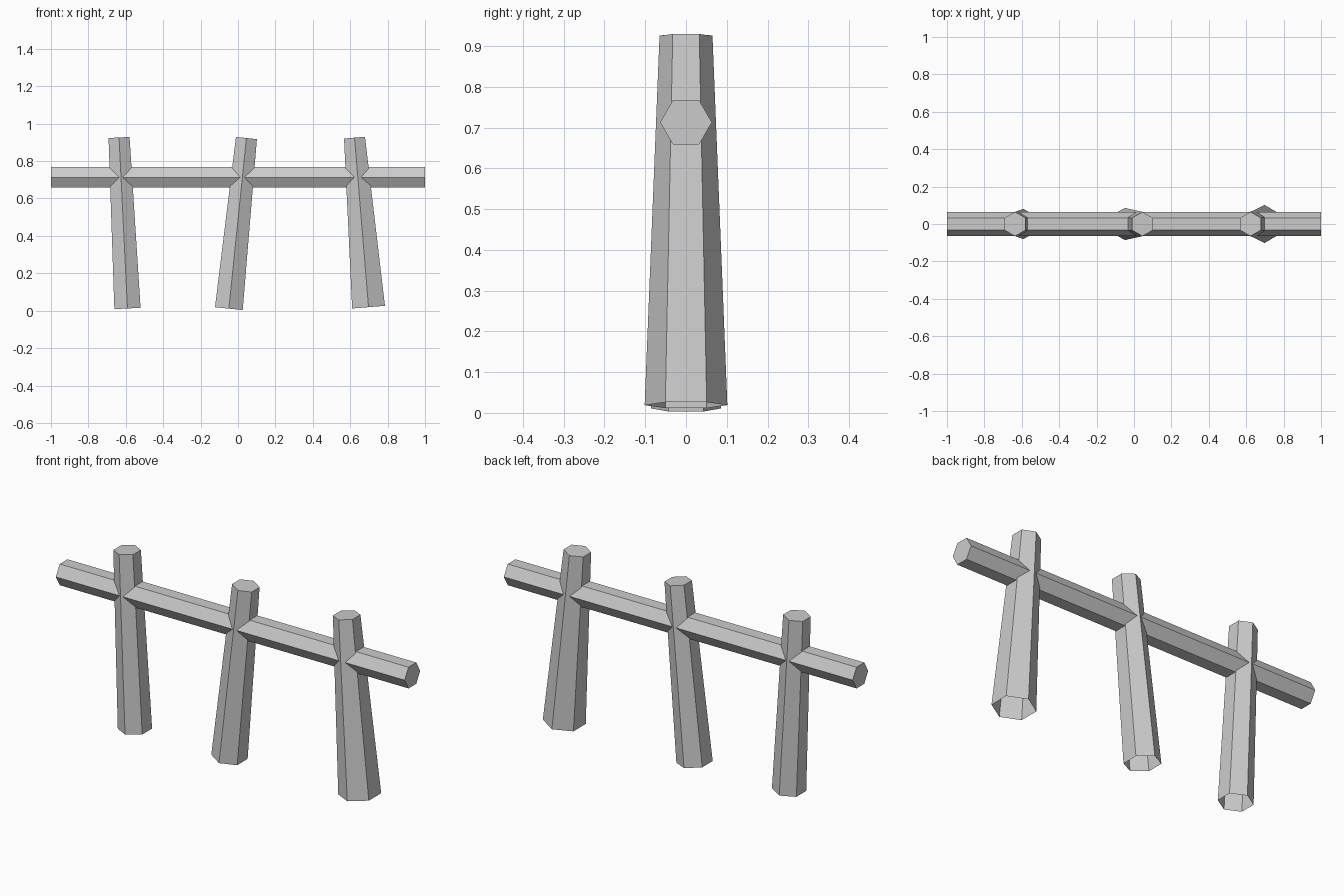
import bpy, bmesh, math
from mathutils import Vector

if "Cube" in bpy.data.objects:
    bpy.data.objects.remove(bpy.data.objects["Cube"])


def hex_beam(name, start, end, r_start, r_end, cap_start=True):
    """Tapered six-sided beam in the XZ plane, with a ridge facing -y and +y."""
    a, b = Vector((start[0], 0, start[1])), Vector((end[0], 0, end[1]))
    side = Vector((0, 1, 0))
    up = (b - a).normalized().cross(side)
    bm = bmesh.new()
    rings = []
    for centre, r in ((a, r_start), (b, r_end)):
        rings.append([bm.verts.new(centre + r * (math.cos(t) * side + math.sin(t) * up))
                      for t in (i * math.pi / 3 for i in range(6))])
    low, high = rings
    for i in range(6):
        j = (i + 1) % 6
        bm.faces.new((low[i], low[j], high[j], high[i]))
    bm.faces.new(high)
    if cap_start:
        bm.faces.new(low[::-1])
    bm.normal_update()
    # make the normals face outwards
    centre = (a + b) / 2
    for f in bm.faces:
        if f.normal.dot(f.calc_center_median() - centre) < 0:
            f.normal_flip()
    mesh = bpy.data.meshes.new(name)
    bm.to_mesh(mesh)
    bm.free()
    ob = bpy.data.objects.new(name, mesh)
    bpy.context.collection.objects.link(ob)
    return ob


# horizontal rail
hex_beam("rail", (-1, 0.713), (1, 0.713), 0.0635, 0.0635)

# leaning posts, tapered towards the top and open underneath
posts = {
    "left_post": ((-0.591, 0.012), (-0.636, 0.926), 0.081),
    "middle_post": ((-0.049, 0.011), (0.045, 0.923), 0.086),
    "right_post": ((0.698, 0.019), (0.623, 0.925), 0.1015),
}
for name, (foot, top, r) in posts.items():
    hex_beam(name, foot, top, r, 0.065, cap_start=False)
